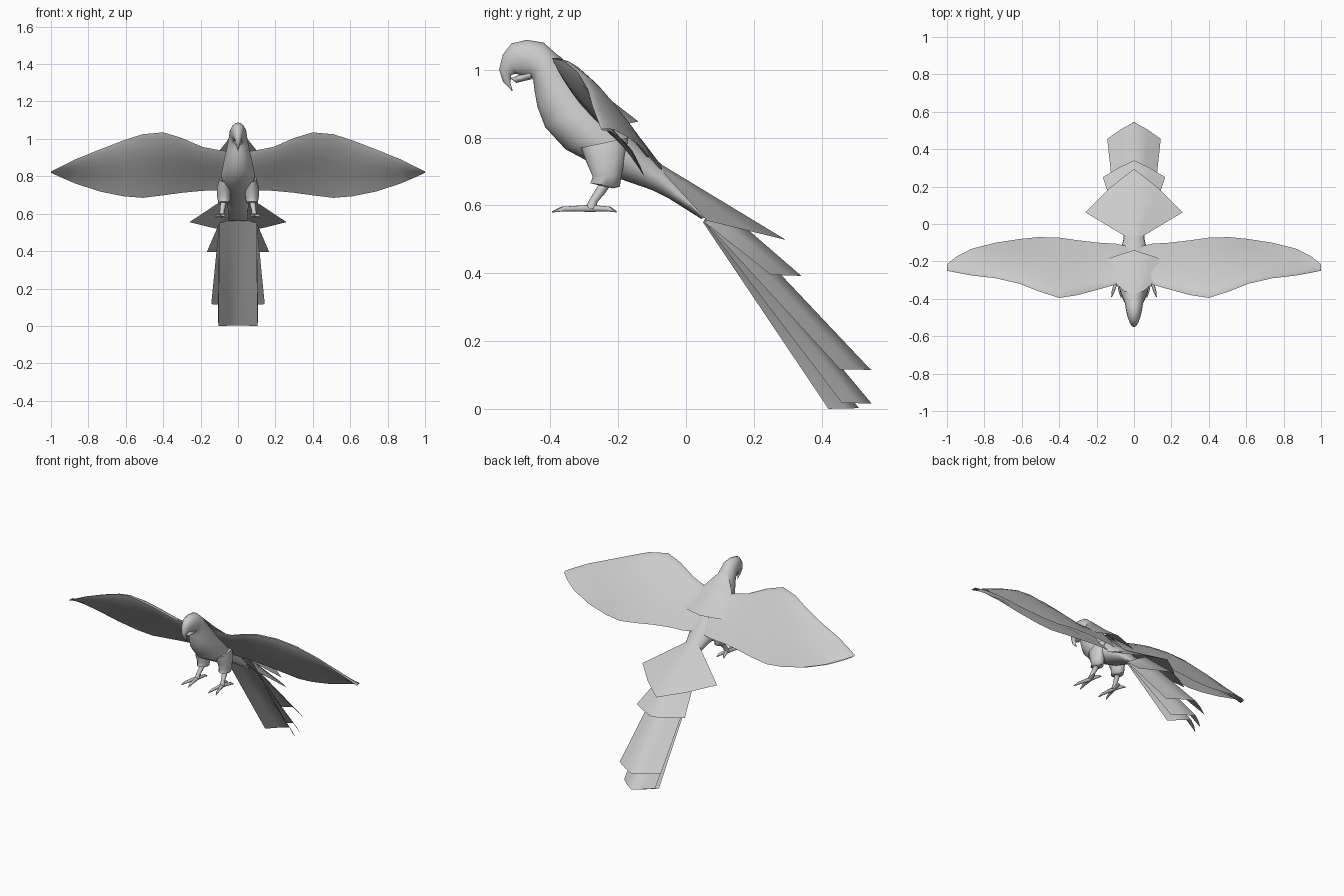
import bpy, bmesh, math
from mathutils import Vector

cube = bpy.data.objects.get("Cube")
if cube:
    bpy.data.objects.remove(cube, do_unlink=True)

grey = bpy.data.materials.new("plumage grey")
grey.use_nodes = True
grey.diffuse_color = (0.6, 0.6, 0.6, 1)
grey.node_tree.nodes["Principled BSDF"].inputs["Base Color"].default_value = (0.6, 0.6, 0.6, 1)


def grid_object(name, rows, closed=False, angle=60):
    """Skin rows of points; closed rows become a capped tube."""
    bm = bmesh.new()
    vs = [[bm.verts.new(p) for p in row] for row in rows]
    n = len(rows[0])
    for a, b in zip(vs, vs[1:]):
        for i in range(n if closed else n - 1):
            j = (i + 1) % n
            bm.faces.new((a[i], a[j], b[j], b[i]))
    if closed:
        bm.faces.new(vs[0][::-1])
        bm.faces.new(vs[-1])
    bmesh.ops.recalc_face_normals(bm, faces=bm.faces)
    mesh = bpy.data.meshes.new(name)
    bm.to_mesh(mesh)
    bm.free()
    mesh.materials.append(grey)
    obj = bpy.data.objects.new(name, mesh)
    bpy.context.collection.objects.link(obj)
    bpy.ops.object.select_all(action="DESELECT")
    obj.select_set(True)
    bpy.context.view_layer.objects.active = obj
    bpy.ops.object.shade_smooth_by_angle(angle=math.radians(angle))
    return obj


def profile_tube(name, sections, x=0, sides=16):
    """Oval rings given by back (y, z), front (y, z) and half width."""
    rows = []
    for by, bz, fy, fz, w in sections:
        b, f = Vector((x, by, bz)), Vector((x, fy, fz))
        ring = []
        for i in range(sides):
            a = math.tau * i / sides
            ring.append((b + f) / 2 + (b - f) / 2 * math.cos(a) + Vector((w * math.sin(a), 0, 0)))
        rows.append(ring)
    return grid_object(name, rows, closed=True)


# Body with head and hooked upper beak
profile_tube("body", [
    (-.513, .937, -.511, .938, .002),
    (-.540, .965, -.518, .962, .009),
    (-.551, 1.0, -.515, .985, .016),
    (-.540, 1.045, -.500, .988, .025),
    (-.515, 1.077, -.475, .978, .035),
    (-.470, 1.088, -.455, .976, .042),
    (-.420, 1.08, -.450, .968, .047),
    (-.375, 1.04, -.447, .940, .052),
    (-.330, .985, -.438, .890, .063),
    (-.270, .91, -.415, .830, .078),
    (-.200, .84, -.355, .765, .092),
    (-.150, .79, -.280, .725, .09),
    (-.110, .755, -.195, .678, .075),
    (-.060, .71, -.100, .645, .056),
    (.000, .645, -.050, .620, .055),
    (.060, .565, .045, .560, .05)])
profile_tube("lower_beak", [
    (-.460, 1.0, -.455, .972, .028),
    (-.490, .985, -.480, .966, .02),
    (-.512, .977, -.500, .961, .010),
    (-.517, .975, -.516, .973, .003)], sides=10)

# Wings: two skins joined at the rounded leading edge, parted at the back
STATIONS = [  # x, leading y z, upper trailing y z
    (.03, -.30, .93, -.12, .745),
    (.10, -.325, .94, -.105, .74),
    (.19, -.35, .957, -.10, .738),
    (.30, -.38, 1.005, -.087, .73),
    (.40, -.395, 1.035, -.073, .718),
    (.51, -.36, 1.025, -.07, .704),
    (.61, -.32, .993, -.08, .71),
    (.74, -.29, .943, -.10, .733),
    (.87, -.275, .89, -.133, .772),
    (.95, -.26, .85, -.175, .803),
    (1.0, -.25, .823, -.215, .824)]
STEPS = [1, .8, .6, .4, .22, .1, .03]


def wing_row(side, x, ly, lz, ty, tz):
    lead, upper = Vector((side * x, ly, lz)), Vector((side * x, ty, tz))
    chord = upper - lead
    c = chord.length
    normal = Vector((0, -chord.z, chord.y)).normalized()
    lower = upper + Vector((0, -.11 * c - .005, -.035 * c - .004))
    row = []
    for t in STEPS:
        bend = -.05 * math.sin(math.pi * t) * (1 - 1.6 * t) - .03 * math.sqrt(t) * (1 - t)
        row.append(lead.lerp(lower, t) + normal * c * bend)
    row.append(lead)
    for t in reversed(STEPS):
        row.append(lead.lerp(upper, t) + normal * c * .16 * math.sqrt(t) * (1 - t))
    return row


for side, label in ((1, "left"), (-1, "right")):
    grid_object(label + "_wing", [wing_row(side, *s) for s in STATIONS], angle=80)

# Pointed cape of feathers over the back
cape = [(.0, -.375, 1.042, .05, -.36, 1.0, .085, -.33, .955),
        (.0, -.25, .932, .08, -.26, .91, .135, -.27, .895),
        (.0, -.14, .847, .08, -.165, .842, .15, -.19, .838)]
rows = []
for r in cape:
    half = [Vector(r[i:i + 3]) for i in (0, 3, 6)]
    rows.append([Vector((-p.x, p.y, p.z)) for p in half[:0:-1]] + half)
grid_object("back_cape", rows, angle=80)


# Tail feathers: ridged blades from root (y, z, ridge y, ridge z) to tip
def tail_feather(name, root, root_w, corner, corner_w, tip):
    rows = []
    for k in range(5):
        t = k / 4
        w = root_w + (corner_w - root_w) * t
        edge = Vector(root[:2]).lerp(Vector(corner), t)
        mid = Vector(root[2:]).lerp(Vector(tip), t)
        quarter = edge.lerp(mid, .56)
        rows.append([(-w, *edge), (-w / 2, *quarter), (0, *mid), (w / 2, *quarter), (w, *edge)])
    return grid_object(name, rows, angle=80)


tail_feather("tail_covert", (-.07, .70, -.08, .725), .04, (.062, .555), .26, (.295, .498))
tail_feather("tail_feather_short", (.055, .55, .10, .60), .10, (.25, .395), .167, (.34, .392))
tail_feather("tail_feather_middle", (.055, .552, .12, .565), .10, (.455, .116), .143, (.545, .115))
tail_feather("tail_feather_long", (.055, .55, .09, .565), .10, (.46, .017), .108, (.547, .016))
tail_feather("tail_feather_under", (.05, .55, .065, .575), .10, (.42, .0), .105, (.51, .002))


# Toes: small tapered tubes between points with radii
def limb(name, points, sides=8):
    pts = [Vector(p[:3]) for p in points]
    rows = []
    for i, p in enumerate(pts):
        d = (pts[min(i + 1, len(pts) - 1)] - pts[max(i - 1, 0)]).normalized()
        u = d.cross(Vector((0, 1, 0) if abs(d.z) > .7 else (0, 0, 1))).normalized()
        v = d.cross(u)
        r = points[i][3]
        rows.append([p + u * r * math.cos(math.tau * k / sides)
                     + v * r * math.sin(math.tau * k / sides) for k in range(sides)])
    return grid_object(name, rows, closed=True)


# Feathered thighs, shanks and feet
for side, label in ((1, "left"), (-1, "right")):
    profile_tube(label + "_thigh", [
        (-.17, .80, -.31, .77, .025),
        (-.18, .74, -.295, .73, .038),
        (-.19, .69, -.275, .685, .036),
        (-.195, .655, -.282, .665, .031),
        (-.215, .65, -.26, .66, .02)], x=side * .075, sides=12)
    limb(label + "_shank", [
        (side * .077, -.235, .67, .016), (side * .08, -.25, .645, .015),
        (side * .085, -.272, .615, .012), (side * .087, -.28, .59, .017)])
    toes = {"outer_front": (.12, -.39), "inner_front": (.068, -.395),
            "outer_back": (.115, -.21), "inner_back": (.07, -.205)}
    for toe, (x, y) in toes.items():
        mx, my = (.087 + x) / 2, (-.28 + y) / 2
        limb(f"{label}_{toe}_toe", [
            (side * .087, -.28, .591, .012), (side * mx, my, .590, .009),
            (side * (mx + x) / 2, (my + y) / 2, .589, .008), (side * x, y, .581, .002)], sides=6)
